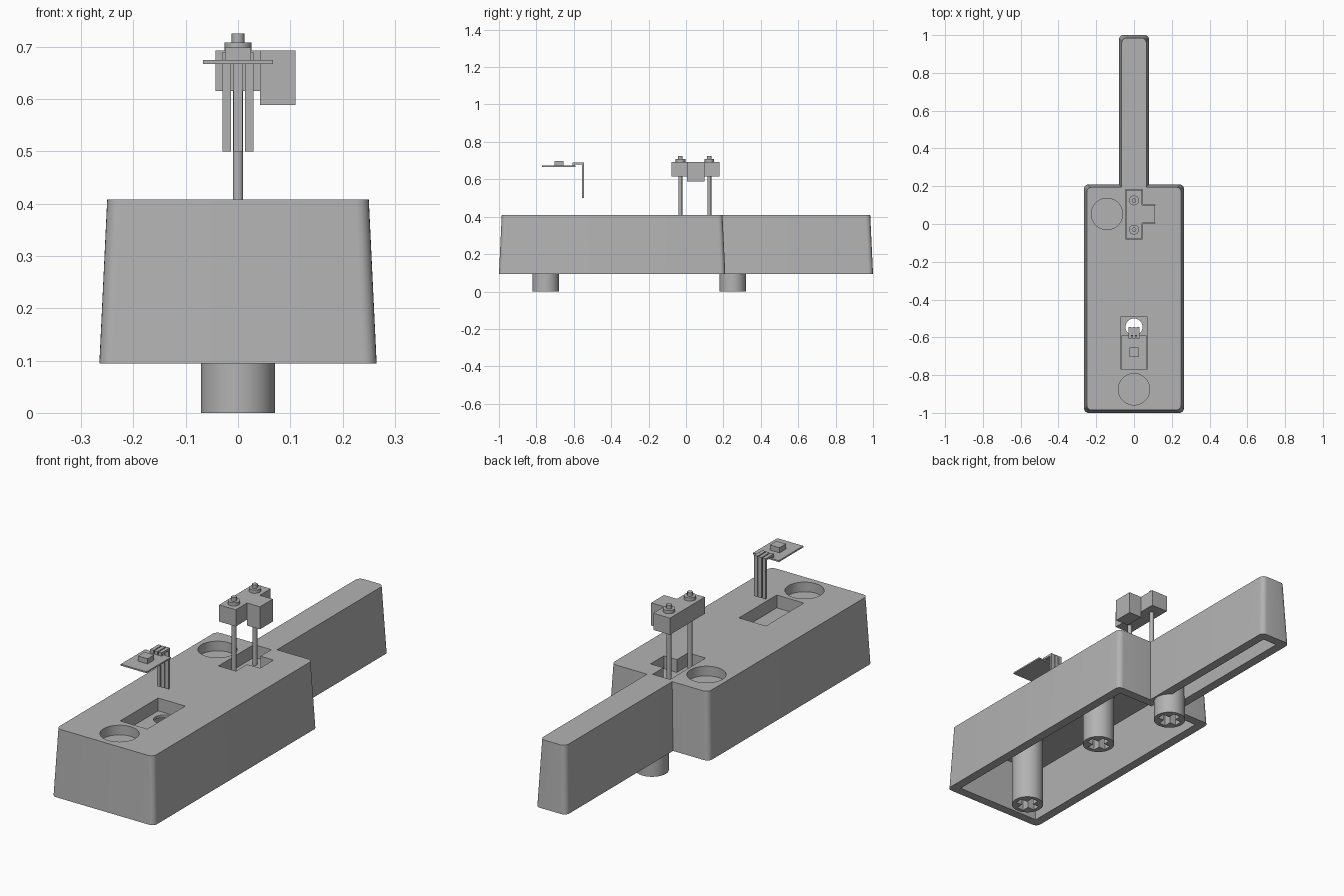
import bpy, bmesh, math

cube = bpy.data.objects.get("Cube")
if cube:
    bpy.data.objects.remove(cube, do_unlink=True)

grey = bpy.data.materials.new("plain grey")
grey.use_nodes = True
colour = (0.45, 0.45, 0.45, 1)
grey.diffuse_color = colour
grey.node_tree.nodes["Principled BSDF"].inputs["Base Color"].default_value = colour


def finish(name, bm):
    bmesh.ops.recalc_face_normals(bm, faces=bm.faces)
    mesh = bpy.data.meshes.new(name)
    bm.to_mesh(mesh)
    bm.free()
    mesh.materials.append(grey)
    obj = bpy.data.objects.new(name, mesh)
    bpy.context.collection.objects.link(obj)
    return obj


def prism(name, low, high, z0, z1, radius=0, corners=()):
    """Loft between two outlines, rounding the chosen upright edges."""
    bm = bmesh.new()
    a = [bm.verts.new((x, y, z0)) for x, y in low]
    b = [bm.verts.new((x, y, z1)) for x, y in high]
    n = len(a)
    bm.faces.new(a)
    bm.faces.new(b)
    for i in range(n):
        bm.faces.new((a[i], a[(i + 1) % n], b[(i + 1) % n], b[i]))
    if radius:
        edges = [bm.edges.get((a[i], b[i])) for i in corners]
        bmesh.ops.bevel(bm, geom=edges, offset=radius, segments=6,
                        profile=0.5, affect='EDGES')
    return finish(name, bm)


def box(name, x0, x1, y0, y1, z0, z1):
    outline = [(x0, y0), (x1, y0), (x1, y1), (x0, y1)]
    return prism(name, outline, outline, z0, z1)


def cylinder(name, x, y, r, z0, z1, sides=48):
    ring = [(x + r * math.cos(2 * math.pi * i / sides),
             y + r * math.sin(2 * math.pi * i / sides)) for i in range(sides)]
    return prism(name, ring, ring, z0, z1)


def cut(target, cutters):
    for cutter in cutters:
        mod = target.modifiers.new("cut", 'BOOLEAN')
        mod.operation = 'DIFFERENCE'
        mod.solver = 'EXACT'
        mod.object = cutter
        bpy.context.view_layer.objects.active = target
        bpy.ops.object.modifier_apply(modifier=mod.name)
        bpy.data.objects.remove(cutter, do_unlink=True)


def smooth(obj):
    bpy.ops.object.select_all(action='DESELECT')
    obj.select_set(True)
    bpy.context.view_layer.objects.active = obj
    bpy.ops.object.shade_smooth_by_angle(angle=math.radians(35))


def body_outline(d):
    """Wide body with a narrow tail, moved inward by d."""
    half = [(0.265 - d, -1 + d), (0.265 - d, 0.21 - d),
            (0.08 - d, 0.21 - d), (0.08 - d, 1 - d)]
    return half + [(-x, y) for x, y in reversed(half)]


def tee_outline(grow=0):
    g = grow
    return [(-0.043 - g, -0.078 - g), (0.043 + g, -0.078 - g), (0.043 + g, 0.005 - g),
            (0.11 + g, 0.005 - g), (0.11 + g, 0.1 + g), (0.043 + g, 0.1 + g),
            (0.043 + g, 0.18 + g), (-0.043 - g, 0.18 + g)]


# Hollow tapered shell, open underneath
BASE, TOP, CEILING = 0.094, 0.408, 0.335
convex = (0, 1, 3, 4, 6, 7)
shell = prism("shell", body_outline(0), body_outline(0.015), BASE, TOP, 0.025, convex)
cavity = prism("cavity", body_outline(0.043), body_outline(0.053), BASE - 0.01, CEILING)

# Recesses in the top and the cable hole
tee = tee_outline(0.002)
cut(shell, [
    cavity,
    cylinder("front_recess", 0, -0.875, 0.083, TOP - 0.045, TOP + 0.1),
    cylinder("back_recess", -0.143, 0.053, 0.083, TOP - 0.045, TOP + 0.1),
    box("sensor_pocket", -0.07, 0.07, -0.77, -0.49, TOP - 0.06, TOP + 0.1),
    prism("switch_pocket", tee, tee, TOP - 0.06, TOP + 0.1),
    cylinder("cable_hole", 0, -0.545, 0.045, 0.3, TOP + 0.1),
])
smooth(shell)

# Mounting posts with cross-shaped sockets
for name, y, z0, z1 in (("front_post", -0.75, 0, 0.34),
                        ("middle_post", -0.25, BASE, 0.34),
                        ("back_post", 0.25, 0, 0.26)):
    post = cylinder(name, 0, y, 0.071, z0, z1)
    cut(post, [box("slot_x", -0.052, 0.052, y - 0.018, y + 0.018, z0 - 0.01, z1 - 0.03),
               box("slot_y", -0.018, 0.018, y - 0.052, y + 0.052, z0 - 0.01, z1 - 0.03)])
    smooth(post)

# Raised switch block with a deeper side box
box("switch_block", -0.043, 0.043, -0.078, 0.18, 0.615, 0.693)
box("switch_side_box", 0.042, 0.11, 0.005, 0.1, 0.588, 0.693)
for side, y in (("front", -0.03), ("back", 0.125)):
    smooth(cylinder(side + "_pin", 0, y, 0.01, TOP - 0.06, 0.62, 24))
    smooth(cylinder(side + "_washer", 0, y, 0.026, 0.69, 0.708, 32))
    smooth(cylinder(side + "_bolt_tip", 0, y, 0.012, 0.7, 0.725, 24))

# Raised sensor board with chip and three bent legs
box("sensor_board", -0.067, 0.067, -0.77, -0.59, 0.667, 0.674)
box("sensor_chip", -0.025, 0.025, -0.703, -0.655, 0.673, 0.698)
for side, x in (("right", -0.0215), ("centre", 0), ("left", 0.0215)):
    box(side + "_leg", x - 0.0085, x + 0.0085, -0.556, -0.545, 0.5, 0.69)
    box(side + "_leg_bend", x - 0.0085, x + 0.0085, -0.606, -0.545, 0.68, 0.69)
    box(side + "_leg_foot", x - 0.0085, x + 0.0085, -0.606, -0.596, 0.673, 0.69)
